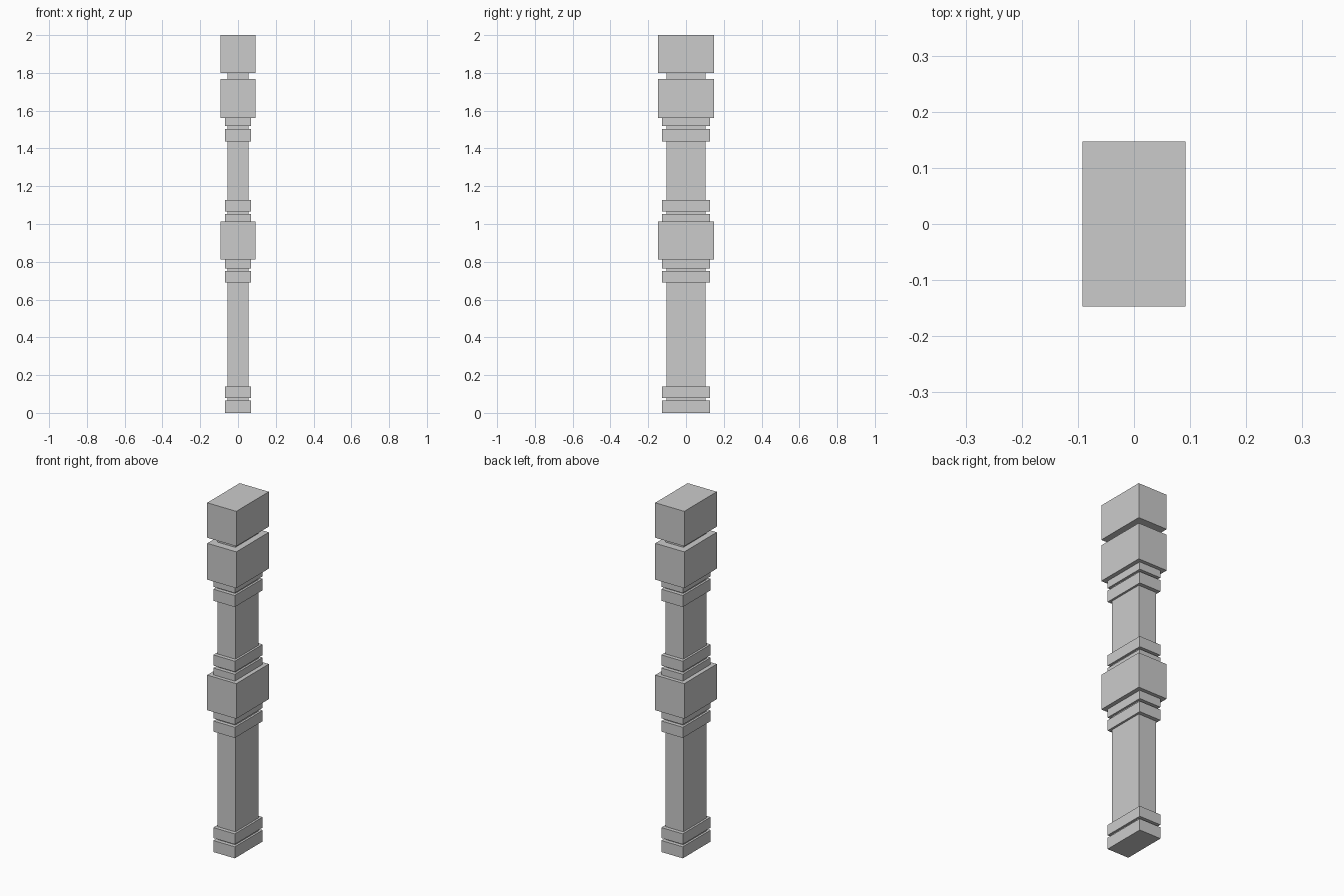
import bpy

if "Cube" in bpy.data.objects:
    bpy.data.objects.remove(bpy.data.objects["Cube"])


def box(name, half_x, half_y, z0, z1):
    bpy.ops.mesh.primitive_cube_add(size=1, location=(0, 0, (z0 + z1) / 2))
    ob = bpy.context.object
    ob.name = name
    ob.scale = (2 * half_x, 2 * half_y, z1 - z0)
    bpy.ops.object.transform_apply(location=False, rotation=False, scale=True)
    return ob


# Central shaft, seen between the bands and in the narrow grooves
box("shaft", 0.056, 0.104, 0.03, 1.9)

# Large square blocks: middle, upper and cap
for name, z0, z1 in [("middle_block", 0.813, 1.014),
                     ("upper_block", 1.56, 1.768),
                     ("cap_block", 1.8, 2.0)]:
    box(name, 0.092, 0.147, z0, z1)

# Collar bands, in pairs separated by a groove
for name, z0, z1 in [("foot_collar", 0.0, 0.066),
                     ("base_collar", 0.08, 0.14),
                     ("lower_shaft_collar", 0.689, 0.75),
                     ("middle_block_under_collar", 0.765, 0.813),
                     ("middle_block_top_collar", 1.014, 1.053),
                     ("upper_shaft_base_collar", 1.067, 1.128),
                     ("upper_shaft_top_collar", 1.438, 1.504),
                     ("upper_block_under_collar", 1.518, 1.56)]:
    box(name, 0.068, 0.126, z0, z1)
